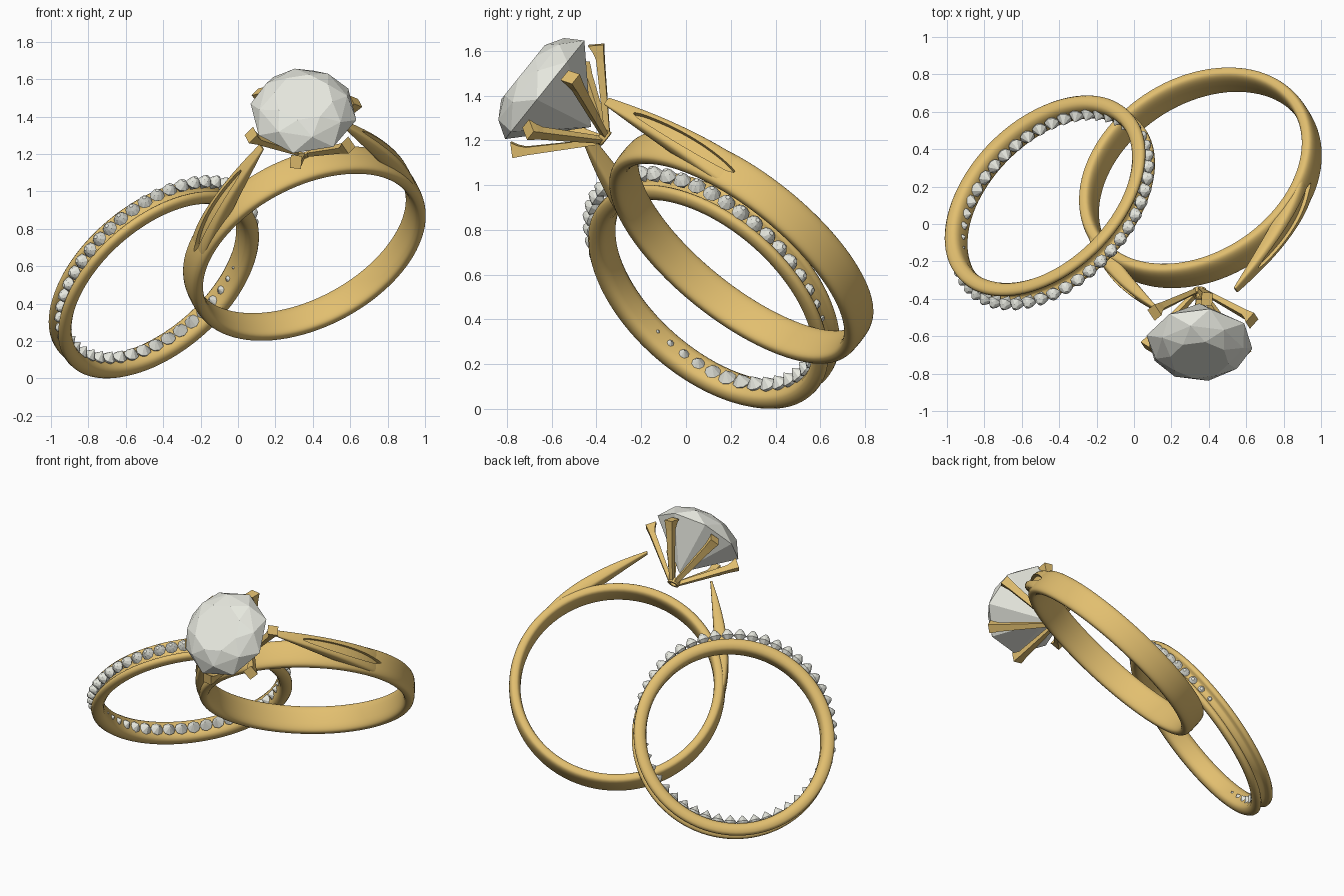
import bpy, bmesh
from math import sin, cos, pi, copysign
from mathutils import Vector, Matrix

if "Cube" in bpy.data.objects:
    bpy.data.objects.remove(bpy.data.objects["Cube"])


def material(name, rgb):
    m = bpy.data.materials.new(name)
    m.diffuse_color = (*rgb, 1)
    m.use_nodes = True
    m.node_tree.nodes["Principled BSDF"].inputs["Base Color"].default_value = m.diffuse_color
    return m


GOLD = material("gold", (0.76, 0.52, 0.16))
STONE = material("clear_stone", (0.8, 0.81, 0.74))


def frame(centre, normal, up):
    """Ring frame: local y = ring axis, local z = towards the head."""
    n = Vector(normal).normalized()
    u = Vector(up)
    u = (u - n * u.dot(n)).normalized()
    v = n.cross(u)
    m = Matrix((v, n, u)).transposed().to_4x4()
    m.translation = centre
    return m


def finish(bm, name, mat, world, smooth=0.8):
    bmesh.ops.recalc_face_normals(bm, faces=bm.faces)
    me = bpy.data.meshes.new(name)
    bm.to_mesh(me)
    bm.free()
    me.materials.append(mat)
    ob = bpy.data.objects.new(name, me)
    ob.matrix_world = world
    bpy.context.collection.objects.link(ob)
    if smooth:
        activate(ob)
        bpy.ops.object.shade_smooth_by_angle(angle=smooth)
    return ob


def activate(ob):
    bpy.ops.object.select_all(action='DESELECT')
    ob.select_set(True)
    bpy.context.view_layer.objects.active = ob


def loft(bm, sections, closed=False):
    rows = [[bm.verts.new(p) for p in s] for s in sections]
    k = len(rows[0])
    pairs = list(zip(rows, rows[1:])) + ([(rows[-1], rows[0])] if closed else [])
    for a, b in pairs:
        for i in range(k):
            j = (i + 1) % k
            bm.faces.new((a[i], a[j], b[j], b[i]))
    if not closed:
        bm.faces.new(rows[0])
        bm.faces.new(rows[-1])


def lathe(bm, profile, n=96, z=None):
    """Sweep (radius, axial) points; about local y, or about local z at height z."""
    secs = []
    for i in range(n):
        a = 2 * pi * i / n
        if z is None:
            secs.append([(r * cos(a), y, r * sin(a)) for r, y in profile])
        else:
            secs.append([(r * cos(a), r * sin(a), z + h) for r, h in profile])
    loft(bm, secs, True)


def squircle(n=20, e=0.5):
    f = lambda t: copysign(abs(t) ** e, t)
    return [(f(cos(2 * pi * i / n)), f(sin(2 * pi * i / n))) for i in range(n)]


def gem(bm, m, r, crown, depth, table=0.55, mid=0.83, sides=8):
    """Faceted stone: table, crown, girdle and culet, as a convex hull."""
    pts = [(0, 0, -depth)]
    for rr, h, off in ((1, 0, 0), (mid, 0.62 * crown, 0.5), (table, crown, 0)):
        for i in range(sides):
            a = 2 * pi * (i + off) / sides
            pts.append((r * rr * cos(a), r * rr * sin(a), h))
    vs = [bm.verts.new(m @ Vector(p)) for p in pts]
    bmesh.ops.convex_hull(bm, input=vs)


def bez(a, b, c, t):
    return Vector(a) * (1 - t) ** 2 + Vector(b) * 2 * t * (1 - t) + Vector(c) * t * t


# ---- solitaire ring ----
F1 = frame((0.355, 0.247, 0.722), (-0.38, 0.579, 0.72), (0, -0.78, 0.626))
bm = bmesh.new()
lathe(bm, [(0.644 + 0.036 * p, 0.088 * q) for p, q in squircle(28, 0.65)])
band = finish(bm, "solitaire_band", GOLD, F1, 1.0)

outer = lambda t: bez((0.64, 0.12), (0.645, 0.47), (0.23, 0.88), t)
inner = lambda t: bez((0.615, 0.11), (0.525, 0.36), (0.22, 0.87), t)
lean = lambda t: 0.05 * t * t      # shoulders drift to one side of the band

# shoulders rising off the band towards the head, each with a long groove
for side, label in ((1, "right"), (-1, "left")):
    secs, cuts = [], []
    for i in range(21):
        t = i / 20
        o, n = outer(t), inner(t)
        c, d = (o + n) / 2, (o - n) / 2
        hw = 0.08 * (1 - 0.75 * t ** 2.2)
        secs.append([(side * (c.x + d.x * p), lean(t) + hw * q, c.y + d.y * p)
                     for p, q in squircle(20, 0.5)])
        t = 0.16 + 0.68 * t
        o = outer(t)
        d = (outer(t + 0.01) - outer(t - 0.01)).normalized()
        out = Vector((d.y, -d.x)) * 0.022
        g = 0.004 + 0.026 * sin(pi * i / 20) ** 0.6
        cuts.append([(side * (o.x + out.x * p), lean(t) + g * q, o.y + out.y * p)
                     for p, q in ((1, 1), (1, -1), (-1, -1), (-1, 1))])
    bm = bmesh.new()
    loft(bm, secs)
    shoulder = finish(bm, label + "_shoulder", GOLD, F1)
    bm = bmesh.new()
    loft(bm, cuts)
    cutter = finish(bm, "groove_cutter", GOLD, F1, 0)
    cutter.hide_render = True
    for ob in (shoulder, band):
        mod = ob.modifiers.new("groove", 'BOOLEAN')
        mod.operation = 'DIFFERENCE'
        mod.solver = 'EXACT'
        mod.object = cutter
        activate(ob)
        bpy.ops.object.modifier_apply(modifier="groove")
        bpy.ops.object.shade_smooth_by_angle(angle=0.9)
    bpy.data.objects.remove(cutter)

# head: small collar and six flared prongs
FH = F1 @ Matrix.Translation((-0.005, 0, 0))
bm = bmesh.new()
lathe(bm, [(0.03 + 0.01 * p, 0.02 * q) for p, q in squircle(8)], 20, 0.79)
finish(bm, "head_collar", GOLD, FH)
bm = bmesh.new()
for k in range(6):
    rot = Matrix.Rotation(k * pi / 3, 3, 'Z')
    ax, nrm = Vector((0.72, 0, 0.69)), Vector((-0.69, 0, 0.72))
    secs = []
    for s, w, lo, hi in ((0, 0.013, 0.012, 0.012), (0.33, 0.024, 0.018, 0.018),
                         (0.365, 0.028, 0.02, 0.03), (0.395, 0.03, 0.022, 0.048)):
        c = Vector((0.028, 0, 0.79)) + ax * s
        secs.append([rot @ (c + nrm * h + Vector((0, y, 0)))
                     for h, y in ((-lo, -w), (-lo, w), (hi, w), (hi, -w))])
    loft(bm, secs)
finish(bm, "prongs", GOLD, FH, 0)

# main stone
bm = bmesh.new()
gem(bm, Matrix.Translation((0, 0, 1.125)) @ Matrix.Rotation(0.2, 4, 'Z'), 0.288, 0.125, 0.265)
finish(bm, "main_stone", STONE, FH, 0)

# ---- stone-set band, with a channel around the outside ----
F2 = frame((-0.45, 0.125, 0.53), (-0.55, 0.55, 0.63), (0.2, -0.6, 0.75))
bm = bmesh.new()
half = [(0.604, 0.012), (0.608, 0.022), (0.628, 0.028), (0.638, 0.04),
        (0.636, 0.056), (0.624, 0.067), (0.6, 0.071), (0.576, 0.067), (0.561, 0.052), (0.556, 0.03)]
lathe(bm, half + [(r, -y) for r, y in reversed(half)])
finish(bm, "channel_band", GOLD, F2, 1.0)

# row of small stones on a slightly shifted circle, points standing in and out
bm = bmesh.new()
COUNT = 48
for k in range(COUNT):
    m = (Matrix.Translation((0, 0, 0.066)) @ Matrix.Rotation(2 * pi * k / COUNT, 4, 'Y')
         @ Matrix.Translation((0, 0, 0.605)))
    gem(bm, m, 0.041, 0.042, 0.045, table=0.25, mid=0.62)
finish(bm, "channel_stones", STONE, F2, 0)
